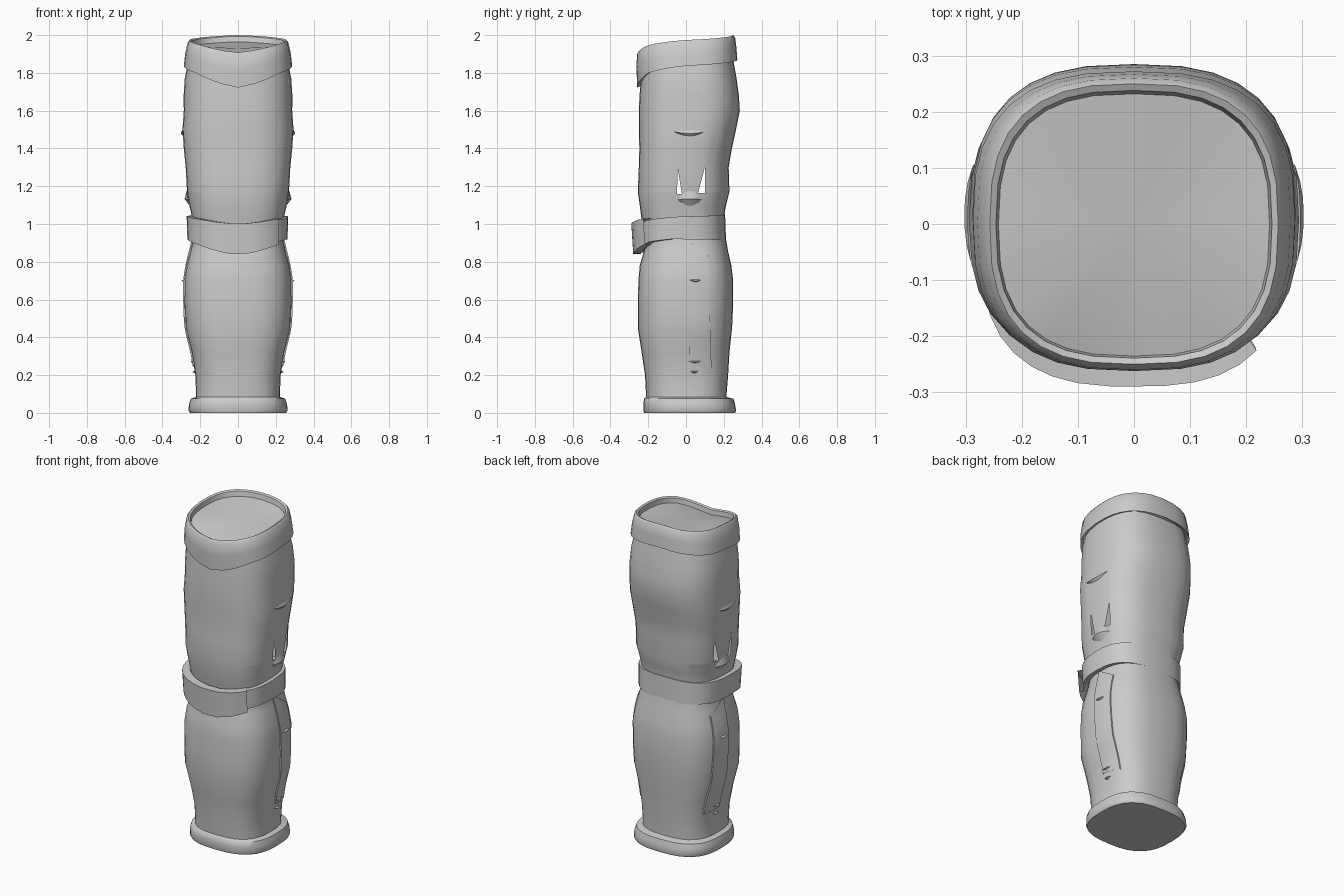
import bpy, bmesh, math
from mathutils import Vector

if "Cube" in bpy.data.objects:
    bpy.data.objects.remove(bpy.data.objects["Cube"])

N, P = 32, 2.7   # sides and squareness of the rounded cross-section


def interp(table, t):
    """Linear lookup in rows of (key, value, value, ...)."""
    if t <= table[0][0]:
        return table[0][1:]
    for a, b in zip(table, table[1:]):
        if t <= b[0]:
            f = (t - a[0]) / (b[0] - a[0])
            return [u + (v - u) * f for u, v in zip(a[1:], b[1:])]
    return table[-1][1:]


def point(deg, hx, yf, yb):
    """Rounded-square point; 0 deg is the front, 90 the right side."""
    s, c = math.sin(math.radians(deg)), math.cos(math.radians(deg))
    x = hx * math.copysign(abs(s) ** (2 / P), s)
    y = (yf + yb) / 2 - (yb - yf) / 2 * math.copysign(abs(c) ** (2 / P), c)
    return x, y


def finish(name, bm, angle=40):
    bmesh.ops.recalc_face_normals(bm, faces=bm.faces)
    me = bpy.data.meshes.new(name)
    bm.to_mesh(me)
    bm.free()
    ob = bpy.data.objects.new(name, me)
    bpy.context.collection.objects.link(ob)
    bpy.ops.object.select_all(action='DESELECT')
    ob.select_set(True)
    bpy.context.view_layer.objects.active = ob
    bpy.ops.object.shade_smooth_by_angle(angle=math.radians(angle))
    return ob


def loft(rows, start=0, end=360, caps=()):
    """rows: (half width, front y, back y, z or table of z by angle from front)."""
    bm = bmesh.new()
    closed = end - start == 360
    n = N if closed else N // 2
    rings = []
    for hx, yf, yb, z in rows:
        ring = []
        for i in range(n if closed else n + 1):
            deg = start + (end - start) * i / n
            d = abs((deg + 180) % 360 - 180)
            x, y = point(deg, hx, yf, yb)
            ring.append(bm.verts.new((x, y, z if isinstance(z, (int, float)) else interp(z, d)[0])))
        rings.append(ring)
    for a, b in zip(rings, rings[1:]):
        for i in range(n):
            j = (i + 1) % len(a)
            bm.faces.new((a[i], a[j], b[j], b[i]))
    for k in caps:
        mid = sum((v.co for v in rings[k]), Vector()) / n
        c = bm.verts.new(mid)
        for i in range(n):
            bm.faces.new((rings[k][i], rings[k][(i + 1) % n], c))
    return bm


def shift(table, d):
    return [(a, z + d) for a, z in table]


# Sleeve body: z, half width, front y, back y
BODY = [(0.04, .225, -.205, .215), (0.1, .222, -.212, .215), (0.2, .226, -.217, .223),
        (0.32, .245, -.235, .23), (0.45, .278, -.255, .244), (0.58, .283, -.255, .25),
        (0.7, .284, -.252, .25), (0.78, .272, -.245, .24), (0.86, .252, -.222, .222),
        (0.93, .236, -.212, .21), (1.02, .24, -.235, .198), (1.1, .258, -.245, .212),
        (1.17, .27, -.255, .23), (1.3, .277, -.25, .226), (1.4, .287, -.247, .243),
        (1.5, .294, -.25, .265), (1.6, .287, -.25, .285), (1.68, .288, -.246, .28),
        (1.77, .282, -.24, .268), (1.87, .262, -.237, .25)]
bm = loft([(h, f, b, z) for z, h, f, b in BODY])

# Long tears cut right through both sides: triangles in (y, z)
for tri in ([(-.047, 1.16), (-.022, 1.16), (-.045, 1.3)],
            [(.064, 1.165), (.1, 1.165), (.1, 1.3)]):
    near = lambda f: 1.05 < f.calc_center_median().z < 1.42 and abs(f.calc_center_median().y) < .19 \
        and abs(f.calc_center_median().x) > .15
    planes = []
    for (y0, z0), (y1, z1) in zip(tri, tri[1:] + tri[:1]):
        co, no = Vector((0, y0, z0)), Vector((0, z0 - z1, y1 - y0)).normalized()
        planes.append((co, no))
        fs = [f for f in bm.faces if near(f)]
        geom = fs + list({e for f in fs for e in f.edges}) + list({v for f in fs for v in f.verts})
        bmesh.ops.bisect_plane(bm, geom=geom, dist=1e-5, plane_co=co, plane_no=no)
    gone = [f for f in bm.faces if near(f) and
            all((f.calc_center_median() - co).dot(no) > 0 for co, no in planes)]
    bmesh.ops.delete(bm, geom=gone, context='FACES')
finish("sleeve_body", bm, 60)

# Flared foot, closed underneath
finish("foot_rim", loft([(.255, -.222, .26, 0), (.262, -.226, .265, .012), (.26, -.226, .26, .045),
                         (.25, -.222, .252, .075), (.22, -.21, .212, .085)], caps=(0,)), 50)

# Tilted collar with rolled lip and a shallow lid inside
LOW = [(0, 1.722), (45, 1.80), (90, 1.838), (180, 1.868)]
RIM = [(0, 1.908), (45, 1.948), (90, 1.974), (180, 2.0)]
MID = [(a, (z + w) / 2) for (a, z), (_, w) in zip(LOW, RIM)]
finish("top_collar", loft([(.255, -.225, .25, shift(LOW, .015)), (.287, -.258, .272, LOW),
                           (.279, -.262, .267, MID), (.266, -.26, .26, shift(RIM, -.012)),
                           (.257, -.25, .25, RIM), (.246, -.239, .238, shift(RIM, -.006)),
                           (.24, -.234, .23, shift(RIM, -.045))]), 50)
finish("inner_lid", loft([(.242, -.236, .232, shift(RIM, -.035))], caps=(0,)))

# Middle strap, with a wider front wrap whose end overlaps on the right
B_LOW = [(0, .85), (45, .905), (80, .92), (180, .913)]
B_TOP = [(0, .99), (45, 1.02), (90, 1.04), (180, 1.05)]
finish("strap", loft([(.225, -.2, .19, B_LOW), (.262, -.25, .212, B_LOW),
                      (.266, -.255, .207, B_TOP), (.23, -.22, .18, B_TOP)]), 40)
W_LOW = [(0, .836), (45, .89), (80, .915), (180, .913)]
W_TOP = [(0, 1.0), (45, 1.027), (90, 1.042), (180, 1.05)]
finish("strap_front_wrap", loft([(.24, -.24, .2, W_LOW), (.268, -.28, .213, W_LOW),
                                 (.272, -.29, .21, W_TOP), (.24, -.24, .19, W_TOP)],
                                start=-120, end=48), 40)


def side_x(y, z):
    """Body surface x at a given y and z."""
    hx, yf, yb = interp(BODY, z)
    return hx * (1 - abs((y - (yf + yb) / 2) / ((yb - yf) / 2)) ** P) ** (1 / P)


def mirrored(name, bm, angle=40):
    ob = finish(name, bm, angle)
    ob.modifiers.new("mirror", 'MIRROR').use_mirror_merge = False


# Raised seam strip down each lower side
bm = bmesh.new()
grid = []
for i in range(13):
    t = i / 12
    y0, y1 = -.01 + .03 * t, .115 + .02 * t
    z0, z1 = .92 - .67 * t, .84 - .6 * t
    row = []
    for k, off in ((0, -.012), (0, .007), (.33, .007), (.67, .007), (1, .007), (1, -.012)):
        y, z = y0 + (y1 - y0) * k, z0 + (z1 - z0) * k
        row.append(bm.verts.new((side_x(y, z) + off, y, z)))
    grid.append(row)
for a, b in zip(grid, grid[1:]):
    for k in range(5):
        bm.faces.new((a[k], a[k + 1], b[k + 1], b[k]))
mirrored("side_seam_strip", bm)

# Small torn lips on both sides: y, z, half width, height, stand-off
for i, (cy, cz, w, h, out) in enumerate([(.02, 1.49, .085, .035, .008), (.022, 1.13, .065, .05, .018),
                                         (.05, .705, .035, .02, .014), (.05, .275, .035, .02, .014),
                                         (.045, .22, .02, .014, .012)]):
    bm = bmesh.new()
    rows = []
    for k in range(7):
        u = k / 3 - 1
        y, arch = cy + w * u, 1 - u * u
        top, low = cz + h * arch * (.9 if i == 1 else .2), cz - h * arch * .8
        rows.append([bm.verts.new((side_x(y, z) + o, y, z)) for z, o in
                     ((top, .002), ((top + low) / 2, .002 + out * arch), (low, -.004))])
    for a, b in zip(rows, rows[1:]):
        for k in range(2):
            bm.faces.new((a[k], a[k + 1], b[k + 1], b[k]))
    mirrored(f"torn_lip_{i + 1}", bm, 30)
